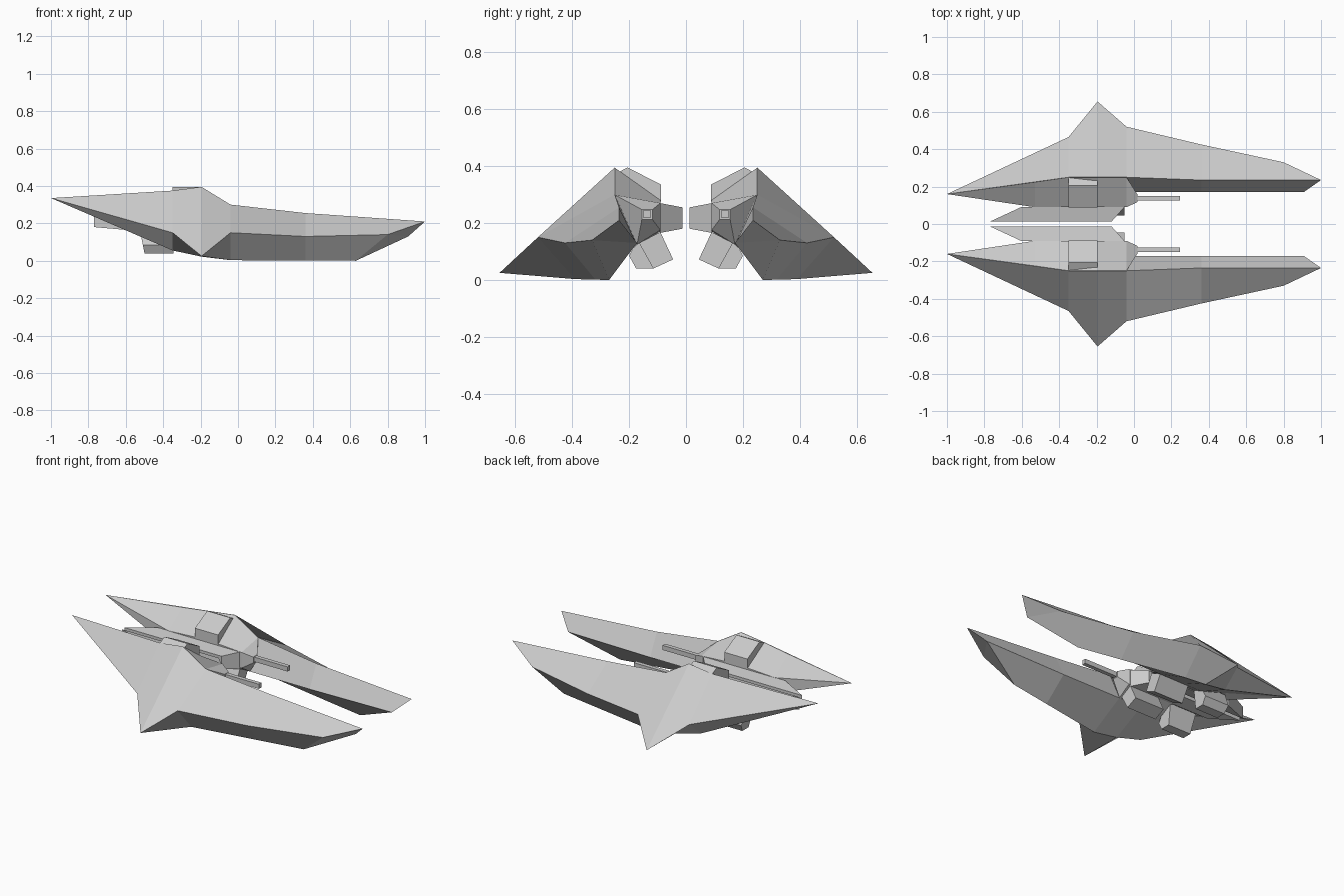
import bpy, bmesh

if "Cube" in bpy.data.objects:
    bpy.data.objects.remove(bpy.data.objects["Cube"])


def loft(name, sections):
    """Skin matching rings of (x, y, z); a one-point ring makes a tip. Mirrored over y = 0."""
    bm = bmesh.new()
    rings = [[bm.verts.new(p) for p in s] for s in sections]
    n = max(len(r) for r in rings)
    for a, b in zip(rings, rings[1:]):
        for i in range(n):
            j = (i + 1) % n
            if len(a) == 1:
                bm.faces.new((a[0], b[j], b[i]))
            else:
                bm.faces.new((a[i], a[j], b[j], b[i]))
    caps = [bm.faces.new(r) for r in (rings[0], rings[-1]) if len(r) > 2]
    bmesh.ops.triangulate(bm, faces=caps)
    bmesh.ops.recalc_face_normals(bm, faces=bm.faces)
    mesh = bpy.data.meshes.new(name)
    bm.to_mesh(mesh)
    bm.free()
    ob = bpy.data.objects.new(name, mesh)
    bpy.context.collection.objects.link(ob)
    mod = ob.modifiers.new("mirror", "MIRROR")
    mod.use_axis = (False, True, False)
    mod.use_mirror_merge = False
    return ob


def at(x, *yz):
    return [(x, y, z) for y, z in yz]


def prism(name, x0, x1, *yz):
    return loft(name, [at(x0, *yz), at(x1, *yz)])


# Main hull: ridge, outer edge, keel, inner lower edge at each station
tip = [(-1, -.16, .335)]
loft("hull", [
    tip,
    at(-.35, (-.25, .375), (-.465, .15), (-.36, .055), (-.165, .13)),
    at(-.195, (-.25, .395), (-.655, .025), (-.38, .022), (-.17, .125)),
    at(-.04, (-.25, .30), (-.52, .15), (-.39, .003), (-.172, .123)),
    at(.36, (-.235, .255), (-.425, .13), (-.318, .001), (-.172, .123)),
    [(1, -.235, .21), (.8, -.33, .14), (.63, -.27, 0), (.91, -.172, .13)],
])

# Inner body, running from the rear tip to the gun mount
loft("inner_body", [
    tip,
    at(-.53, (-.226, .362), (-.20, .20), (-.09, .175), (-.09, .27)),
    at(-.35, (-.25, .374), (-.165, .13), (-.09, .17), (-.09, .28)),
    at(-.195, (-.25, .394), (-.17, .125), (-.09, .17), (-.09, .28)),
    at(-.04, (-.25, .299), (-.172, .124), (-.09, .175), (-.09, .27)),
    at(.02, (-.155, .247), (-.155, .212), (-.118, .212), (-.118, .247)),
])

# Gun barrel
prism("gun_barrel", 0, .245, (-.15, .217), (-.125, .217), (-.125, .245), (-.15, .245))

# Tapered pod on the inward side
loft("side_pod", [
    [(-.60, -.092, .165), (-.05, -.092, .165), (-.05, -.092, .27), (-.60, -.092, .27)],
    [(-.77, -.013, .18), (-.12, -.013, .18), (-.12, -.013, .255), (-.77, -.013, .255)],
])

# Raised block on the upper deck
prism("top_block", -.35, -.195, (-.25, .372), (-.205, .395), (-.088, .335), (-.088, .275))

# Two tilted blocks under the body
prism("front_under_block", -.25, -.05, (-.165, .13), (-.09, .168), (-.045, .072), (-.115, .04))
under = [(-.115, .04), (-.175, .04), (-.20, .085), (-.15, .18), (-.10, .17)]
loft("rear_under_block", [
    [(-.50 - (z - .04) * .2, y, z) for y, z in under],
    at(-.345, *under),
])
